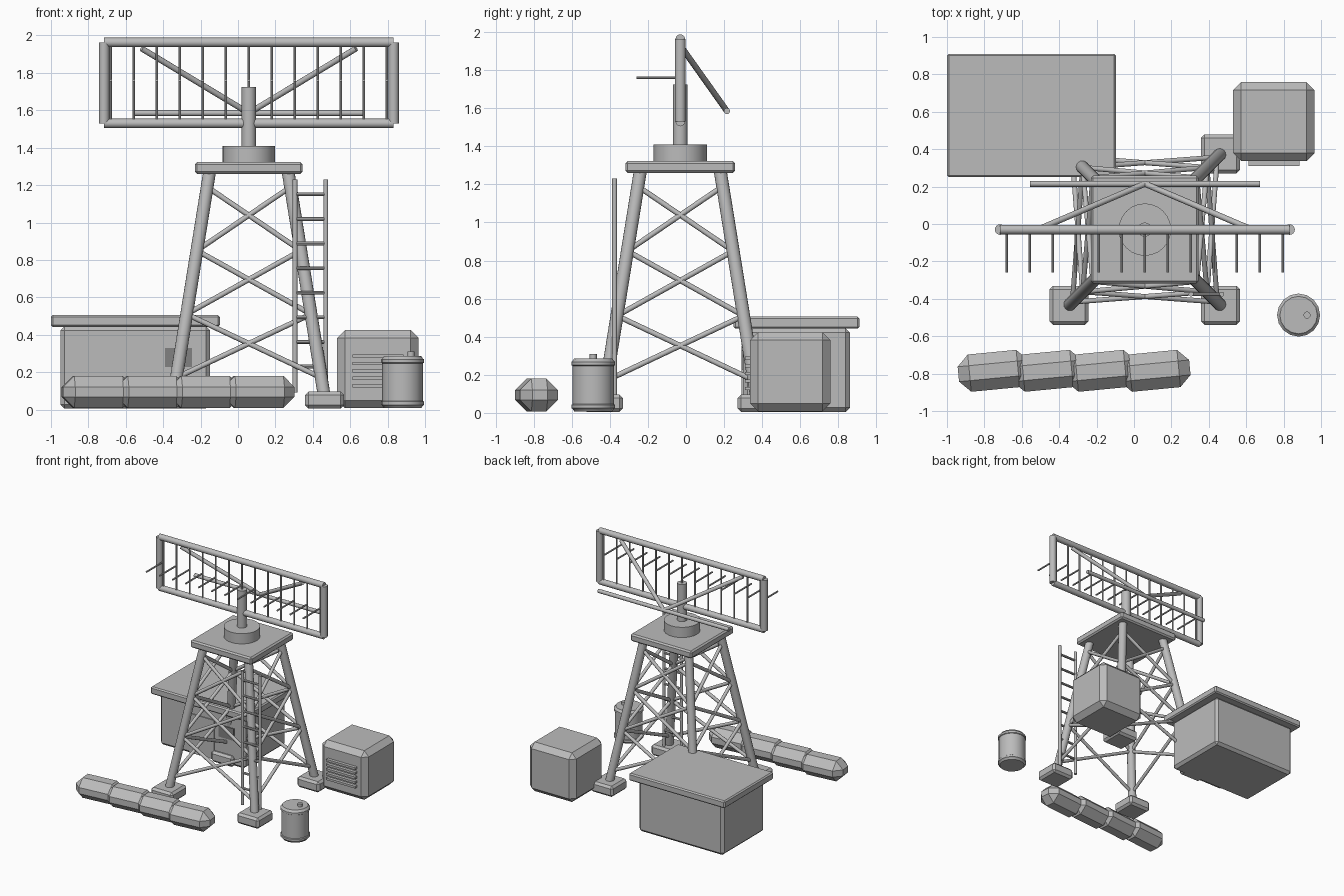
import bpy, bmesh, math
from mathutils import Vector, Matrix

if "Cube" in bpy.data.objects:
    bpy.data.objects.remove(bpy.data.objects["Cube"])


def material(name, value):
    m = bpy.data.materials.new(name)
    m.use_nodes = True
    m.diffuse_color = (value, value, value, 1)
    m.node_tree.nodes["Principled BSDF"].inputs["Base Color"].default_value = (value, value, value, 1)
    return m


GREY = material("light grey", 0.5)
DARK = material("dark grey", 0.22)
CX, CY = 0.058, -0.03       # tower axis


def finish(name, bm, mat=GREY, smooth=False):
    bmesh.ops.recalc_face_normals(bm, faces=bm.faces)
    me = bpy.data.meshes.new(name)
    bm.to_mesh(me)
    bm.free()
    me.materials.append(mat)
    ob = bpy.data.objects.new(name, me)
    bpy.context.scene.collection.objects.link(ob)
    if smooth:
        bpy.ops.object.select_all(action='DESELECT')
        ob.select_set(True)
        bpy.context.view_layer.objects.active = ob
        bpy.ops.object.shade_smooth_by_angle(angle=math.radians(40))
    return ob


def tubes(name, segments, radius, sides=12):
    """Straight round bars between pairs of points, as one object."""
    bm = bmesh.new()
    for a, b in segments:
        a, b = Vector(a), Vector(b)
        d = b - a
        mat = Matrix.Translation((a + b) / 2) @ d.to_track_quat('Z', 'Y').to_matrix().to_4x4()
        bmesh.ops.create_cone(bm, cap_ends=True, segments=sides, radius1=radius,
                              radius2=radius, depth=d.length, matrix=mat)
    return finish(name, bm, smooth=True)


def box(name, lo, hi, bevel=0.0, mat=GREY, turn=0.0):
    """Box between two corners, with chamfered edges."""
    lo, hi = Vector(lo), Vector(hi)
    bm = bmesh.new()
    bmesh.ops.create_cube(bm, size=1, matrix=Matrix.Diagonal((*(hi - lo), 1)))
    ob = finish(name, bm, mat)
    ob.location = (lo + hi) / 2
    ob.rotation_euler.z = turn
    if bevel:
        mod = ob.modifiers.new("chamfer", 'BEVEL')
        mod.width = bevel
        mod.segments = 1
    return ob


def lathe(name, profile, x, y, sides=16):
    """Revolve (radius, height) points around a vertical axis."""
    bm = bmesh.new()
    vs = [bm.verts.new((r, 0, z)) for r, z in profile]
    es = [bm.edges.new(pair) for pair in zip(vs, vs[1:])]
    bmesh.ops.spin(bm, geom=vs + es, cent=(0, 0, 0), axis=(0, 0, 1),
                   angle=math.tau, steps=sides)
    bmesh.ops.remove_doubles(bm, verts=bm.verts, dist=0.0005)
    ob = finish(name, bm, smooth=True)
    ob.location = (x, y, 0)
    return ob


# Tower legs, footings and cross braces
FOOT, TOP, LEG_H = 0.405, 0.21, 1.27
corners = [(-1, -1), (1, -1), (1, 1), (-1, 1)]


def leg_point(corner, z):
    s = FOOT + (TOP - FOOT) * (z - 0.06) / (LEG_H - 0.06)
    return (CX + corner[0] * s, CY + corner[1] * s, z)


tubes("tower_legs", [(leg_point(c, 0.06), leg_point(c, LEG_H)) for c in corners], 0.034, 16)
for i, c in enumerate(corners):
    x, y, _ = leg_point(c, 0.06)
    box(f"footing_{i + 1}", (x - 0.104, y - 0.104, 0.005), (x + 0.104, y + 0.104, 0.096), 0.018)

levels = [0.17 + 0.34 * k for k in range(4)]
braces = []
for i, c in enumerate(corners):
    n = corners[(i + 1) % 4]
    for low, high in zip(levels, levels[1:]):
        braces += [(leg_point(c, low), leg_point(n, high)),
                   (leg_point(n, low), leg_point(c, high))]
tubes("cross_braces", braces, 0.014, 10)

# Platform, turntable and mast
box("platform", (CX - 0.288, CY - 0.288, 1.26), (CX + 0.288, CY + 0.288, 1.323), 0.012)
tubes("turntable", [((CX, CY, 1.32), (CX, CY, 1.41))], 0.14, 24)
tubes("mast", [((CX, CY, 1.40), (CX, CY, 1.725))], 0.038, 16)

# Ladder
LY, LX1, LX2 = -0.375, 0.305, 0.47
tubes("ladder_rails", [((x, LY, 0.09), (x, LY, 1.23)) for x in (LX1, LX2)], 0.013, 10)
tubes("ladder_rungs", [((LX1, LY, 0.23 + 0.1315 * k), (LX2, LY, 0.23 + 0.1315 * k))
                       for k in range(8)], 0.01, 8)

# Antenna frame
HALF, ZB, ZT = 0.774, 1.53, 1.963
tubes("antenna_rails", [((CX - HALF, CY, z), (CX + HALF, CY, z)) for z in (ZB, ZT)], 0.025, 16)
tubes("antenna_ends", [((CX + s * HALF, CY, ZB), (CX + s * HALF, CY, ZT)) for s in (-1, 1)], 0.028, 16)

# Ribs and forward rods of the antenna
rib_x = [CX + 0.123 * k for k in range(-6, 7)]
tubes("antenna_ribs", [((x, CY, ZB), (x, CY, ZT)) for x in rib_x], 0.007, 8)
tubes("antenna_rods", [((x, CY, 1.76), (x, CY - 0.23, 1.76)) for x in rib_x], 0.007, 8)

# Feed bar behind the antenna with its struts
tubes("feed_bar", [((CX - 0.615, 0.215, 1.585), (CX + 0.615, 0.215, 1.585))], 0.016)
tubes("feed_struts", [((CX + s * 0.573, CY, 1.93), (CX, 0.215, 1.585)) for s in (-1, 1)], 0.016)

# Shed
box("shed_body", (-0.95, 0.30, 0.005), (-0.15, 0.86, 0.445), 0.022)
box("shed_roof", (-1.0, 0.25, 0.442), (-0.097, 0.91, 0.505), 0.01)
box("shed_door", (-0.665, 0.292, 0.02), (-0.43, 0.301, 0.353))
box("shed_window", (-0.39, 0.292, 0.228), (-0.245, 0.301, 0.33), mat=DARK)

# Generator with louvres
box("generator", (0.53, 0.337, 0.007), (0.965, 0.758, 0.425), 0.042)
for k in range(5):
    z = 0.128 + 0.0395 * k
    box(f"louvre_{k + 1}", (0.612, 0.31, z - 0.009), (0.885, 0.345, z + 0.009))

# Barrel with rolled rims and bung
BX, BY = 0.88, -0.487
lathe("barrel", [(0, 0.008), (0.1, 0.008), (0.109, 0.022), (0.115, 0.025), (0.115, 0.042),
                 (0.109, 0.046), (0.109, 0.247), (0.115, 0.251), (0.115, 0.268),
                 (0.109, 0.272), (0.1, 0.286), (0, 0.286)], BX, BY)
tubes("barrel_bung", [((BX + 0.045, BY, 0.28), (BX + 0.045, BY, 0.31))], 0.019)

# Row of sandbags
for k in range(4):
    x = -0.75 + 0.2865 * k
    box(f"sandbag_{k + 1}", (x - 0.19, -0.885, 0.008), (x + 0.19, -0.685, 0.18), 0.06,
        turn=math.radians(5.5))
